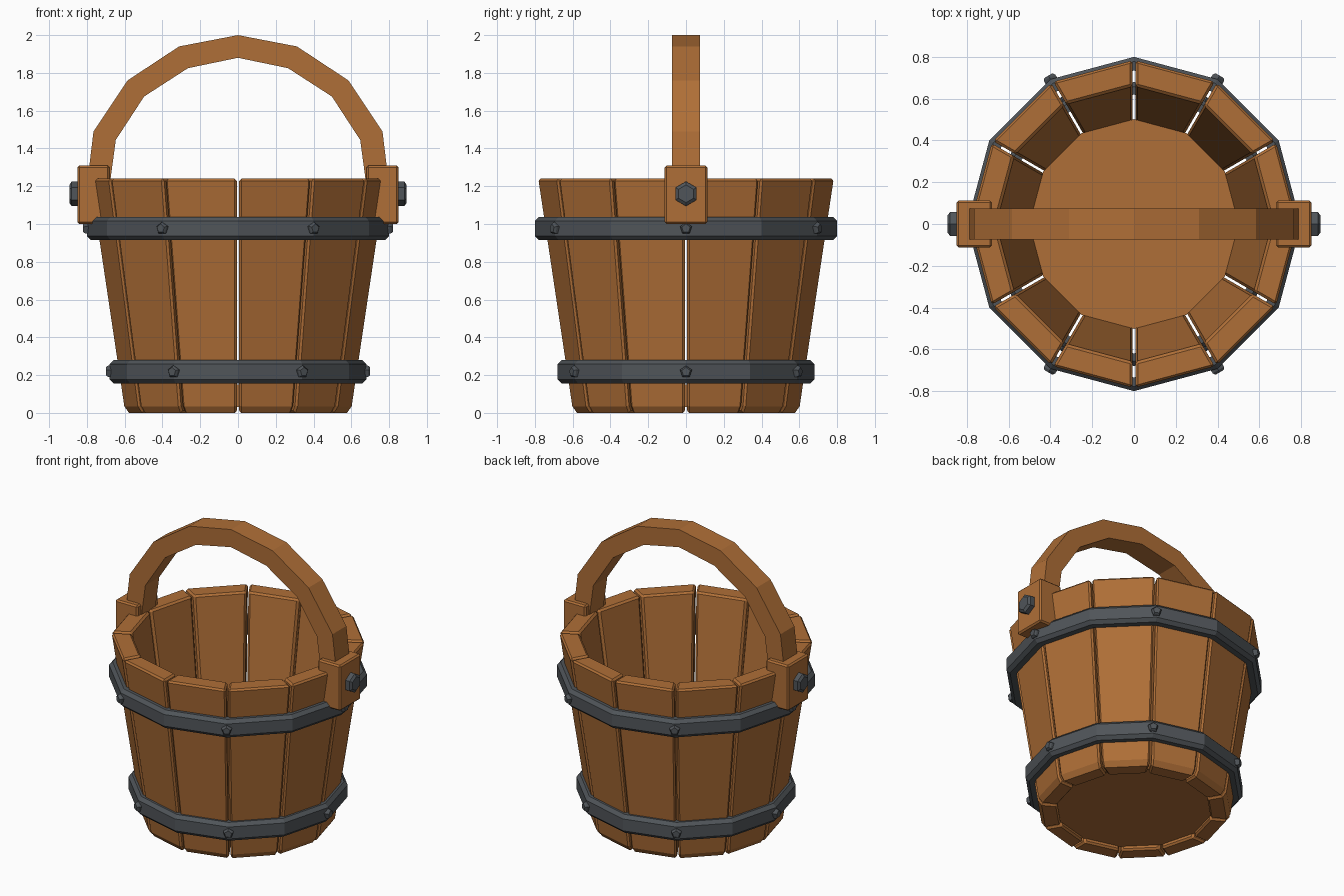
import bpy
import bmesh
from math import sin, cos, pi
from mathutils import Matrix, Vector

cube = bpy.data.objects.get("Cube")
if cube:
    bpy.data.objects.remove(cube)

SIDES = 12
STEP = 2 * pi / SIDES


def material(name, colour, roughness):
    mat = bpy.data.materials.new(name)
    mat.use_nodes = True
    mat.diffuse_color = (*colour, 1)
    bsdf = mat.node_tree.nodes["Principled BSDF"]
    bsdf.inputs["Base Color"].default_value = (*colour, 1)
    bsdf.inputs["Roughness"].default_value = roughness
    return mat


WOOD = material("warm wood", (0.43, 0.158, 0.038), 0.8)
IRON = material("dark iron", (0.08, 0.09, 0.1), 0.6)


def finish(bm, name, mat, bevel=0):
    bmesh.ops.recalc_face_normals(bm, faces=bm.faces)
    mesh = bpy.data.meshes.new(name)
    bm.to_mesh(mesh)
    bm.free()
    mesh.materials.append(mat)
    obj = bpy.data.objects.new(name, mesh)
    bpy.context.collection.objects.link(obj)
    if bevel:
        mod = obj.modifiers.new("edge bevel", "BEVEL")
        mod.width = bevel
        mod.segments = 1
        mod.limit_method = "ANGLE"
        mod.angle_limit = pi / 3
    return obj


def bridge(bm, loop_a, loop_b):
    n = len(loop_a)
    for i in range(n):
        j = (i + 1) % n
        bm.faces.new((loop_a[i], loop_a[j], loop_b[j], loop_b[i]))


def bolt(bm, sides, radius, inner, outer, z, angle):
    """Chamfered bolt head pointing outward along the given angle."""
    rot = Matrix.Rotation(angle, 4, "Z")
    rings = []
    for x, r in ((inner, radius), (outer - 0.012, radius), (outer, radius * 0.72)):
        rings.append([bm.verts.new(rot @ Vector((
            x, r * sin(2 * pi * k / sides), z + r * cos(2 * pi * k / sides))))
            for k in range(sides)])
    for a, b in zip(rings, rings[1:]):
        bridge(bm, a, b)
    bm.faces.new(rings[0])
    bm.faces.new(rings[-1])


# Staves: flat tapered boards with narrow gaps between them
GAP = 0.006
stave_profile = [(0.478, 0), (0.58, 0), (0.605, 0.035), (0.785, 1.24), (0.66, 1.24)]
bm = bmesh.new()
for i in range(SIDES):
    ends = []
    for angle, side in ((i * STEP, 1), ((i + 1) * STEP, -1)):
        out = Vector((cos(angle), sin(angle), 0))
        tangent = Vector((-sin(angle), cos(angle), 0)) * GAP * side
        ends.append([bm.verts.new(out * r + tangent + Vector((0, 0, z)))
                     for r, z in stave_profile])
    bridge(bm, *ends)
    for loop in ends:
        bm.faces.new(loop)
finish(bm, "staves", WOOD, 0.012)

# Floor disc, slightly recessed from below
bm = bmesh.new()
bmesh.ops.create_cone(bm, cap_ends=True, segments=SIDES, radius1=0.49, radius2=0.502,
                      depth=0.12, matrix=Matrix.Translation((0, 0, 0.09)))
# Put the corners on the stave joints
top = max(bm.verts, key=lambda v: v.co.x)
if abs(top.co.y) > 0.01:
    bmesh.ops.rotate(bm, verts=bm.verts, matrix=Matrix.Rotation(STEP / 2, 3, "Z"))
finish(bm, "floor", WOOD)

# Hoops and their rivets
for name, inner, outer, z0, z1 in (("lower", 0.62, 0.68, 0.155, 0.28),
                                   ("upper", 0.735, 0.8, 0.915, 1.038)):
    c = 0.022
    profile = [(inner, z0), (outer - c, z0), (outer, z0 + c),
               (outer, z1 - c), (outer - c, z1), (inner, z1)]
    bm = bmesh.new()
    rings = [[bm.verts.new((r * cos(i * STEP), r * sin(i * STEP), z)) for r, z in profile]
             for i in range(SIDES)]
    for i in range(SIDES):
        bridge(bm, rings[i], rings[(i + 1) % SIDES])
    finish(bm, name + "_hoop", IRON)

    bm = bmesh.new()
    for i in range(6):
        bolt(bm, 5, 0.033, outer - 0.04, outer + 0.02, (z0 + z1) / 2, i * pi / 3)
    finish(bm, name + "_hoop_rivets", IRON)

# Handle: faceted arch with a rectangular section
half = [(0.8, 0.68, 1.2, 1.2), (0.765, 0.647, 1.49, 1.445),
        (0.585, 0.497, 1.76, 1.675), (0.312, 0.265, 1.94, 1.825)]
arch = half + [(0, 0, 2, 1.88)] + [(-a, -b, c, d) for a, b, c, d in reversed(half)]
bm = bmesh.new()
sections = []
for xo, xi, zo, zi in arch:
    sections.append([bm.verts.new(p) for p in (
        (xo, -0.075, zo), (xo, 0.075, zo), (xi, 0.075, zi), (xi, -0.075, zi))])
for a, b in zip(sections, sections[1:]):
    bridge(bm, a, b)
bm.faces.new(sections[0])
bm.faces.new(sections[-1])
finish(bm, "handle", WOOD)

# Handle brackets with hex bolts
for name, side in (("left", 1), ("right", -1)):
    bm = bmesh.new()
    bmesh.ops.create_cube(bm, size=1, matrix=Matrix.Translation((side * 0.765, 0, 1.155))
                          @ Matrix.Diagonal((0.17, 0.225, 0.31, 1)))
    finish(bm, name + "_bracket", WOOD, 0.01)

    bm = bmesh.new()
    bolt(bm, 6, 0.065, 0.83, 0.893, 1.16, 0 if side > 0 else pi)
    finish(bm, name + "_bracket_bolt", IRON)
